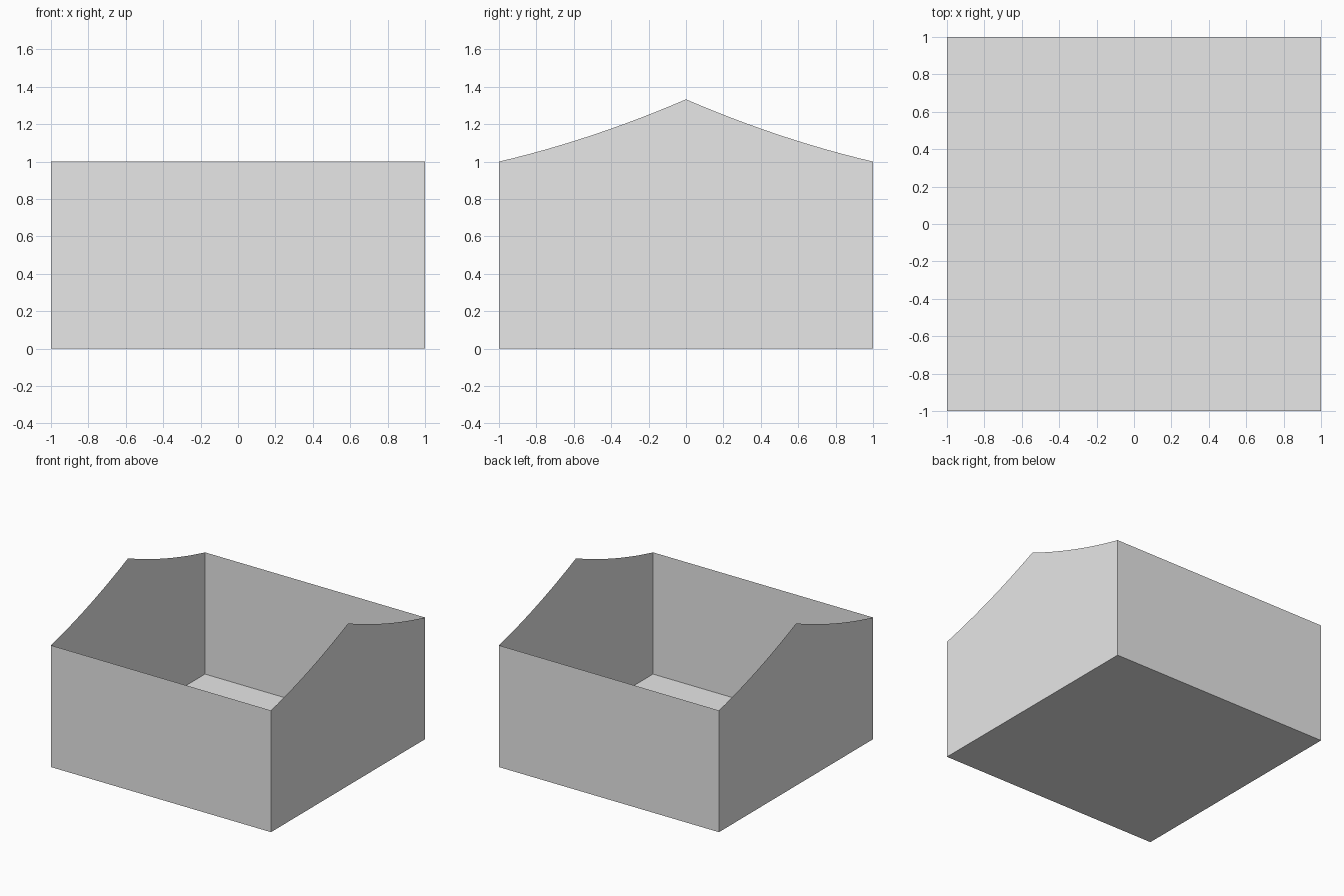
import bpy

if "Cube" in bpy.data.objects:
    bpy.data.objects.remove(bpy.data.objects["Cube"])

WALL_H = 1.0
STEPS = 12

grey = bpy.data.materials.new("plain_grey")
grey.diffuse_color = (0.8, 0.8, 0.8, 1.0)
grey.use_nodes = True
grey.node_tree.nodes["Principled BSDF"].inputs["Base Color"].default_value = grey.diffuse_color


def panel(name, points):
    """Thin flat panel from one outline, counter-clockwise seen from outside."""
    mesh = bpy.data.meshes.new(name)
    mesh.from_pydata(points, [], [tuple(range(len(points)))])
    mesh.materials.append(grey)
    obj = bpy.data.objects.new(name, mesh)
    bpy.context.collection.objects.link(obj)
    return obj


def gable_height(y):
    """Concave slope rising from the corners to a central peak."""
    t = 1 - abs(y)
    return WALL_H + 0.235 * t + 0.098 * t * t


# Floor, facing down
panel("floor", [(-1, -1, 0), (-1, 1, 0), (1, 1, 0), (1, -1, 0)])

# Low front and back walls
for name, s in (("front_wall", -1), ("back_wall", 1)):
    panel(name, [(s, s, 0), (-s, s, 0), (-s, s, WALL_H), (s, s, WALL_H)])

# Side walls with curved peaked tops
ys = [1 - i / STEPS for i in range(2 * STEPS + 1)]
for name, s in (("right_gable_wall", 1), ("left_gable_wall", -1)):
    top = [(s, s * y, gable_height(y)) for y in ys]
    panel(name, [(s, -s, 0), (s, s, 0)] + top)
